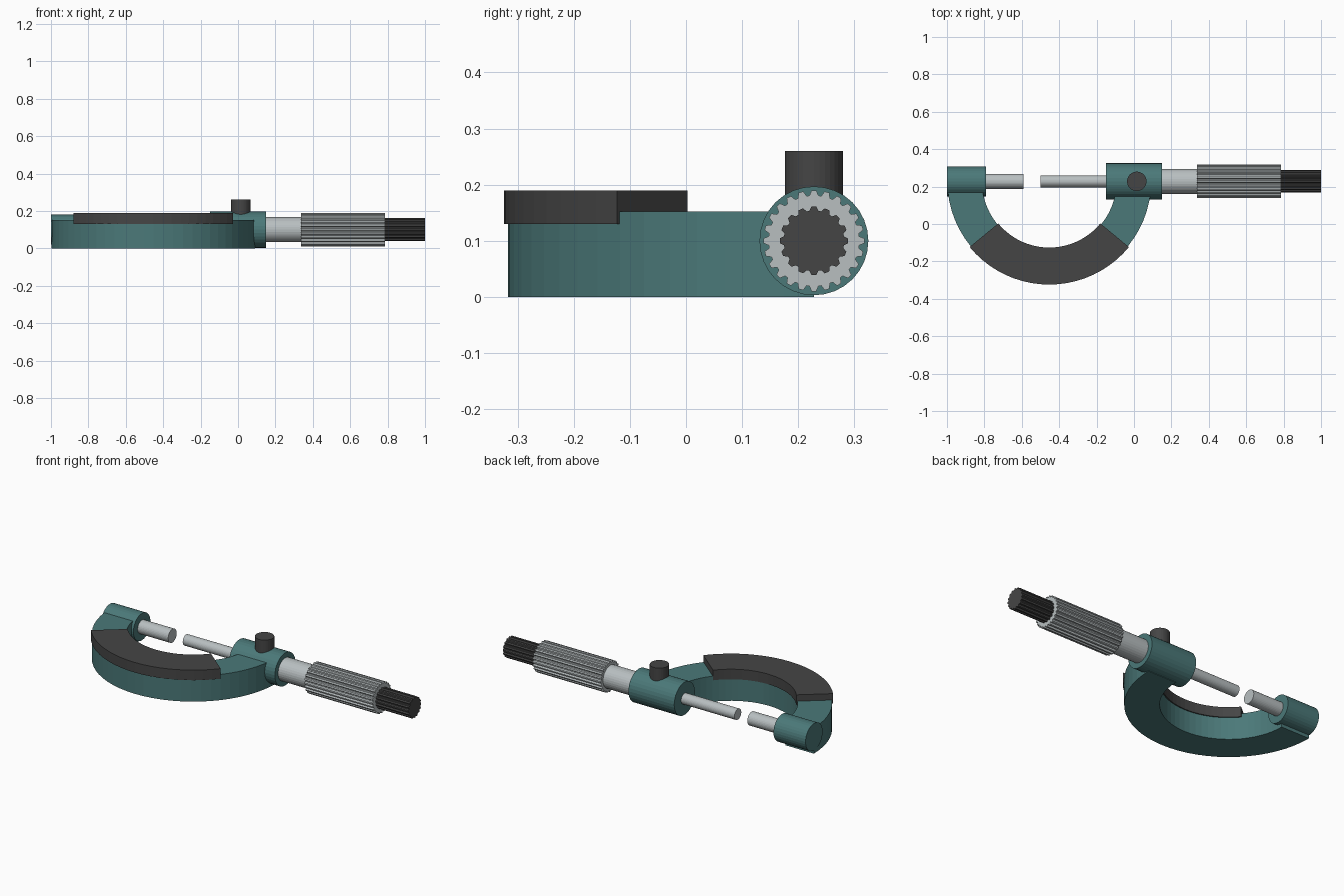
import bpy, bmesh, math
from mathutils import Matrix, Vector

if "Cube" in bpy.data.objects:
    bpy.data.objects.remove(bpy.data.objects["Cube"])


def material(name, rgb):
    m = bpy.data.materials.new(name)
    m.diffuse_color = (*rgb, 1)
    m.use_nodes = True
    m.node_tree.nodes["Principled BSDF"].inputs["Base Color"].default_value = m.diffuse_color
    return m


TEAL = material("teal enamel", (0.07, 0.19, 0.19))
DARK = material("dark grip", (0.06, 0.06, 0.06))
STEEL = material("satin steel", (0.48, 0.52, 0.53))

AXIS_Y, AXIS_Z = 0.228, 0.1          # measuring axis
BOW_X = -0.453                       # centre of the bow


def prism(name, outline, height, mat, matrix):
    """Extrude a 2D outline upward, then place it."""
    bm = bmesh.new()
    face = bm.faces.new([bm.verts.new((x, y, 0)) for x, y in outline])
    up = bmesh.ops.extrude_face_region(bm, geom=[face])["geom"]
    verts = [v for v in up if isinstance(v, bmesh.types.BMVert)]
    bmesh.ops.translate(bm, vec=(0, 0, height), verts=verts)
    bmesh.ops.recalc_face_normals(bm, faces=bm.faces)
    bm.transform(matrix)
    mesh = bpy.data.meshes.new(name)
    bm.to_mesh(mesh)
    bm.free()
    mesh.materials.append(mat)
    obj = bpy.data.objects.new(name, mesh)
    bpy.context.collection.objects.link(obj)
    return obj


def polar(r, a):
    return r * math.cos(a), r * math.sin(a)


def circle(r, n=32):
    return [polar(r, 2 * math.pi * i / n) for i in range(n)]


def knurl(r_out, r_in, teeth):
    """Toothed outline with narrow flats on crest and root."""
    step = 2 * math.pi / teeth
    return [polar(r, (i + f) * step) for i in range(teeth)
            for f, r in ((-0.18, r_out), (0.18, r_out), (0.38, r_in), (0.62, r_in))]


def sector(r_out, r_in, start, end, n):
    angles = [math.radians(start + (end - start) * i / n) for i in range(n + 1)]
    return [polar(r_out, a) for a in angles] + [polar(r_in, a) for a in reversed(angles)]


def along_axis(name, outline, x0, x1, mat):
    place = Matrix.Translation((x0, AXIS_Y, AXIS_Z)) @ Matrix.Rotation(math.pi / 2, 4, 'Y')
    return prism(name, outline, x1 - x0, mat, place)


# Curved bow and the grip pad wrapped over its upper edge
prism("bow_frame", sector(0.545, 0.36, 180, 360, 32), 0.152, TEAL,
      Matrix.Translation((BOW_X, AXIS_Y, 0)))
prism("grip_pad", sector(0.552, 0.354, 219.5, 320.5, 20), 0.06, DARK,
      Matrix.Translation((BOW_X, AXIS_Y, 0.13)))

# Housings at the two bow ends
along_axis("anvil_housing", circle(0.08), -1.0, -0.79, TEAL)
along_axis("spindle_housing", circle(0.097), -0.15, 0.15, TEAL)

# Measuring rods and sleeve
along_axis("anvil", circle(0.04), -0.83, -0.59, STEEL)
along_axis("spindle", circle(0.032), -0.5, -0.1, STEEL)
along_axis("sleeve", circle(0.067), 0.1, 0.38, STEEL)

# Knurled thimble and ratchet stop
along_axis("thimble", knurl(0.09, 0.081, 24), 0.338, 0.785, STEEL)
along_axis("ratchet_stop", knurl(0.061, 0.054, 16), 0.75, 1.0, DARK)

# Lock knob on top of the spindle housing
prism("lock_knob", circle(0.052), 0.11, DARK, Matrix.Translation((0.015, AXIS_Y, 0.15)))
